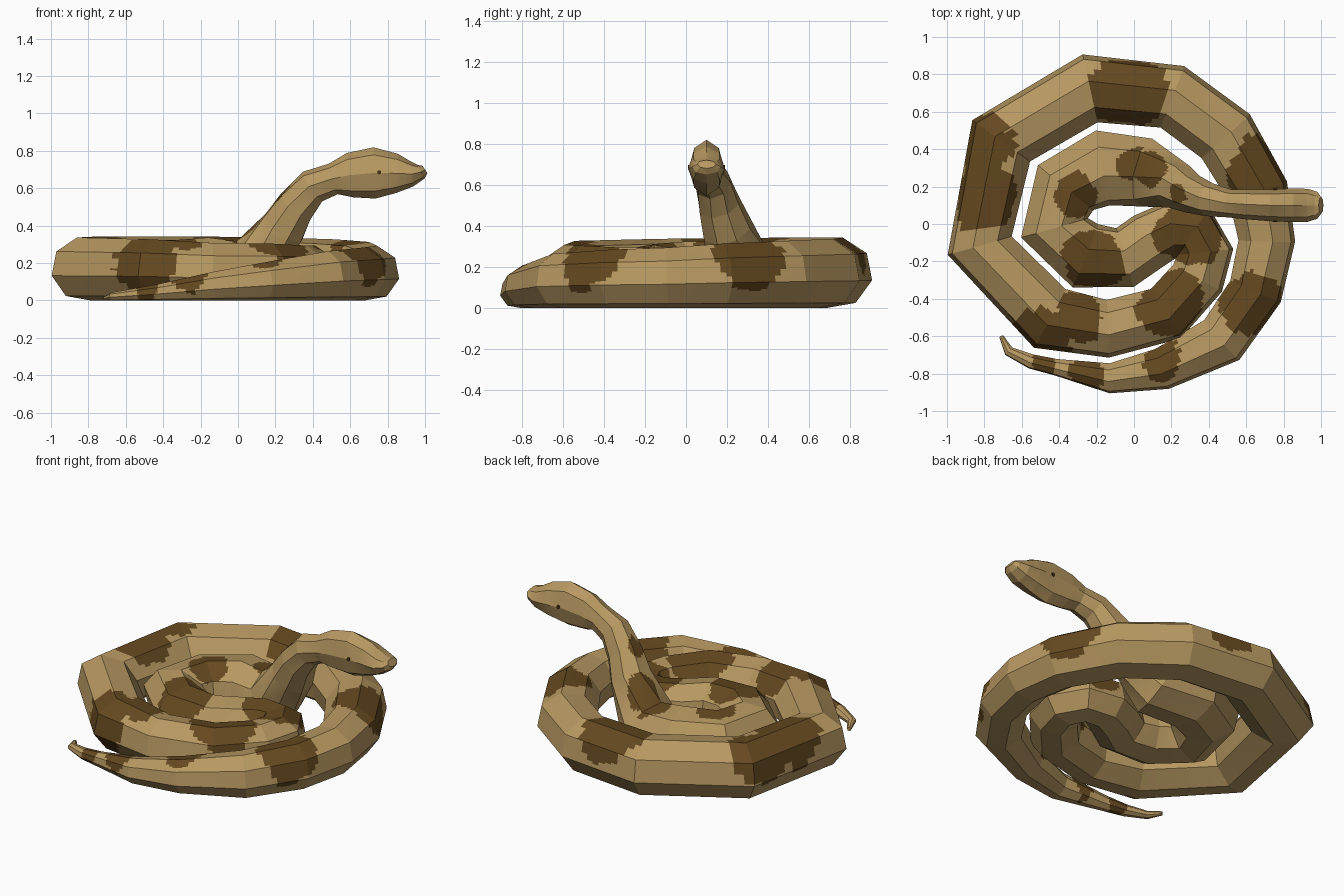
import bpy, bmesh, math
from mathutils import Vector, noise

if "Cube" in bpy.data.objects:
    bpy.data.objects.remove(bpy.data.objects["Cube"])

SIDES, FINE = 8, 12         # octagonal body; each facet is finely cut for the markings


def material(name, rgb):
    m = bpy.data.materials.new(name)
    m.diffuse_color = (*rgb, 1)
    m.use_nodes = True
    m.node_tree.nodes["Principled BSDF"].inputs["Base Color"].default_value = m.diffuse_color
    return m


tan = material("tan", (0.475, 0.315, 0.12))
brown = material("dark_brown", (0.13, 0.066, 0.014))
black = material("eye_dark", (0.06, 0.03, 0.007))

# coil resting on the ground, from tail tip to neck: x, y, half width, half height
COIL = [(-.71, -.60, .012, .012), (-.67, -.68, .028, .022), (-.55, -.735, .04, .033),
        (-.42, -.765, .045, .045), (-.13, -.825, .082, .078), (.15, -.775, .115, .105),
        (.47, -.62, .145, .135), (.65, -.36, .15, .145), (.71, -.09, .155, .15),
        (.665, .17, .167, .16), (.49, .47, .178, .167), (.205, .68, .18, .172),
        (-.235, .725, .19, .175), (-.71, .445, .194, .175), (-.825, -.115, .182, .172),
        (-.45, -.505, .182, .167), (-.14, -.56, .158, .157), (.17, -.48, .158, .155),
        (.34, -.29, .152, .15), (.38, -.15, .155, .15), (.32, -.04, .155, .15),
        (.2, -.03, .155, .15), (.08, -.09, .16, .15), (-.05, -.18, .168, .155),
        (-.26, -.17, .186, .16), (-.425, -.02, .19, .165), (-.365, .195, .195, .165),
        (-.165, .30, .208, .172), (.07, .275, .187, .17)]
# raised neck and head: x, y, z, half width, half height
NECK = [(.24, .20, .385, .125, .13), (.31, .16, .505, .105, .11), (.40, .13, .61, .09, .095),
        (.51, .11, .65, .075, .085), (.60, .105, .67, .08, .12), (.73, .10, .682, .085, .137),
        (.85, .10, .68, .09, .105), (.93, .10, .676, .088, .067), (.98, .10, .687, .072, .04),
        (1.0, .10, .70, .045, .024)]

sections = [(Vector((x, y, h * .98)), w, h, 12) for x, y, w, h in COIL]
sections += [(Vector((x, y, z)), w, h, 0) for x, y, z, w, h in NECK]

# cross-section rings
rings = []
last = len(sections) - 1
for i, (c, w, h, phase) in enumerate(sections):
    before = c - sections[max(i - 1, 0)][0]
    after = sections[min(i + 1, last)][0] - c
    t = (before.normalized() + after.normalized()).normalized()
    side = t.cross(Vector((0, 0, 1))).normalized()
    up = side.cross(t)
    ring = []
    for k in range(SIDES):
        a = 2 * math.pi * k / SIDES - math.radians(phase)
        ring.append(c + side * w * math.cos(a) + up * h * math.sin(a))
    rings.append(ring)

# brown blotches: centre and radius
BLOTCHES = [(-.03, .71, .30, .21), (-.80, .15, .28, .19), (-.80, .42, .25, .17),
            (.68, .30, .25, .18), (-.50, -.57, .20, .18), (-.30, -.50, .25, .13),
            (.20, -.41, .28, .19), (.63, -.43, .22, .17), (.16, -.73, .17, .11),
            (-.25, -.80, .12, .10), (-.48, -.75, .06, .07), (.30, -.04, .28, .19),
            (-.22, -.20, .30, .17), (.05, .31, .36, .13), (-.32, .15, .30, .12)]
NECK_BLOTCHES = [(.22, .17, .57, .06), (.08, .31, .38, .11)]


def is_brown(p, blotches):
    wobble = .035 * noise.noise(p * 7) + .02 * noise.noise(p * 17)
    return any((p - Vector(b[:3])).length + wobble < b[3] for b in blotches)


# body: loft the rings, keeping the facets flat
bm = bmesh.new()


def fine_loop(i, s):
    a, b = rings[i], rings[min(i + 1, last)]
    corners = [p.lerp(q, s) for p, q in zip(a, b)]
    return [bm.verts.new(corners[k].lerp(corners[(k + 1) % SIDES], f / FINE))
            for k in range(SIDES) for f in range(FINE)]


loops = [fine_loop(i, s / FINE) for i in range(last) for s in range(FINE)]
loops.append(fine_loop(last, 0))
n = SIDES * FINE
for j, (a, b) in enumerate(zip(loops, loops[1:])):
    marks = NECK_BLOTCHES if j >= (len(COIL) - 1) * FINE else BLOTCHES
    for k in range(n):
        f = bm.faces.new((a[k], a[(k + 1) % n], b[(k + 1) % n], b[k]))
        f.material_index = int(is_brown(f.calc_center_median(), marks))
bm.faces.new(loops[0])
bm.faces.new(loops[-1])
bmesh.ops.recalc_face_normals(bm, faces=bm.faces[:])
mesh = bpy.data.meshes.new("snake_body")
bm.to_mesh(mesh)
bm.free()
mesh.materials.append(tan)
mesh.materials.append(brown)
bpy.context.collection.objects.link(bpy.data.objects.new("snake_body", mesh))

# eyes: tiny thin plates on each side of the head
for name, y in (("right_eye", .014), ("left_eye", .186)):
    bpy.ops.mesh.primitive_cylinder_add(vertices=8, radius=.011, depth=.008,
                                        location=(.755, y, .685),
                                        rotation=(math.pi / 2, 0, 0))
    eye = bpy.context.object
    eye.name = name
    eye.data.materials.append(black)
